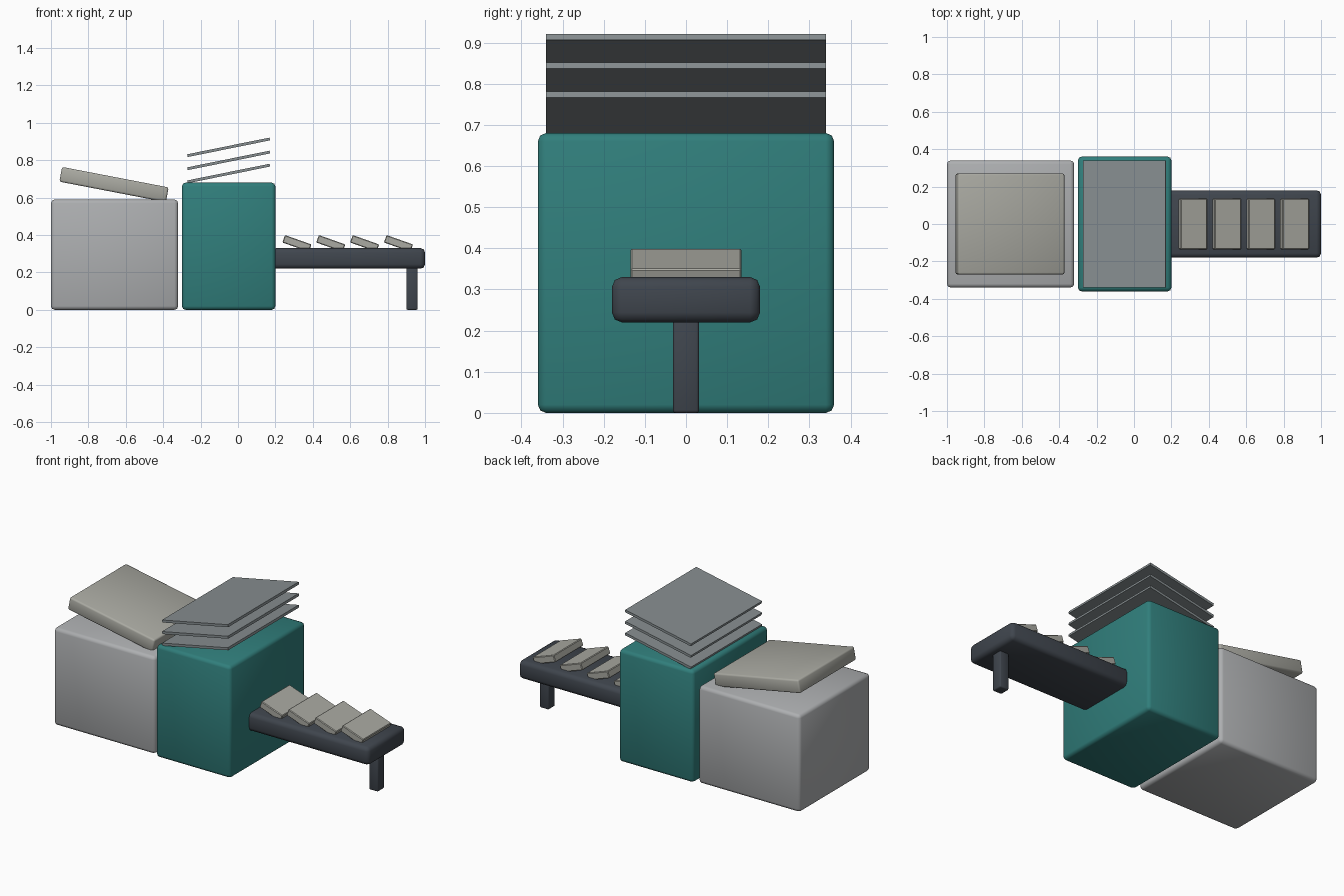
import bpy, math

if "Cube" in bpy.data.objects:
    bpy.data.objects.remove(bpy.data.objects["Cube"])


def material(name, rgb):
    m = bpy.data.materials.new(name)
    m.diffuse_color = (*rgb, 1)
    m.use_nodes = True
    m.node_tree.nodes["Principled BSDF"].inputs["Base Color"].default_value = m.diffuse_color
    return m


TEAL = material("teal", (0.03, 0.21, 0.20))
DARK = material("dark_slate", (0.05, 0.06, 0.075))
PAPER = material("warm_grey", (0.40, 0.40, 0.36))
STEEL = material("steel_grey", (0.24, 0.27, 0.28))
BODY = material("light_grey", (0.42, 0.43, 0.44))


def box(name, centre, size, mat, bevel=0.0, tilt=0.0, smooth=True):
    bpy.ops.mesh.primitive_cube_add(size=1, location=centre)
    o = bpy.context.object
    o.name = name
    o.scale = size
    bpy.ops.object.transform_apply(location=False, rotation=False, scale=True)
    o.rotation_euler.y = tilt
    if bevel:
        b = o.modifiers.new("bevel", "BEVEL")
        b.width = bevel
        b.segments = 2 if smooth else 1
        bpy.ops.object.modifier_apply(modifier=b.name)
        if smooth:
            bpy.ops.object.shade_smooth_by_angle(angle=math.radians(50))
    o.data.materials.append(mat)
    return o


# feeder cabinet with a slanted lid
box("feeder_cabinet", (-0.66, 0, 0.295), (0.68, 0.68, 0.59), BODY, 0.02)
box("slanted_lid", (-0.663, 0, 0.67), (0.58, 0.54, 0.08), PAPER, 0.01, 0.19)

# central housing with stacked slanted plates
box("main_housing", (-0.05, 0, 0.34), (0.50, 0.72, 0.68), TEAL, 0.02)
for i in range(3):
    box(f"slanted_plate_{i + 1}", (-0.05, 0, 0.729 + 0.07 * i),
        (0.45, 0.68, 0.015), STEEL, tilt=-0.2)

# output conveyor, its leg and the pieces riding on it
box("conveyor_bed", (0.59, 0, 0.275), (0.82, 0.36, 0.11), DARK, 0.024)
box("conveyor_leg", (0.93, 0, 0.115), (0.06, 0.064, 0.23), DARK, 0.007)
for i in range(4):
    box(f"output_piece_{i + 1}", (0.315 + 0.181 * i, 0, 0.355),
        (0.15, 0.27, 0.042), PAPER, 0.004, 0.34, smooth=False)
